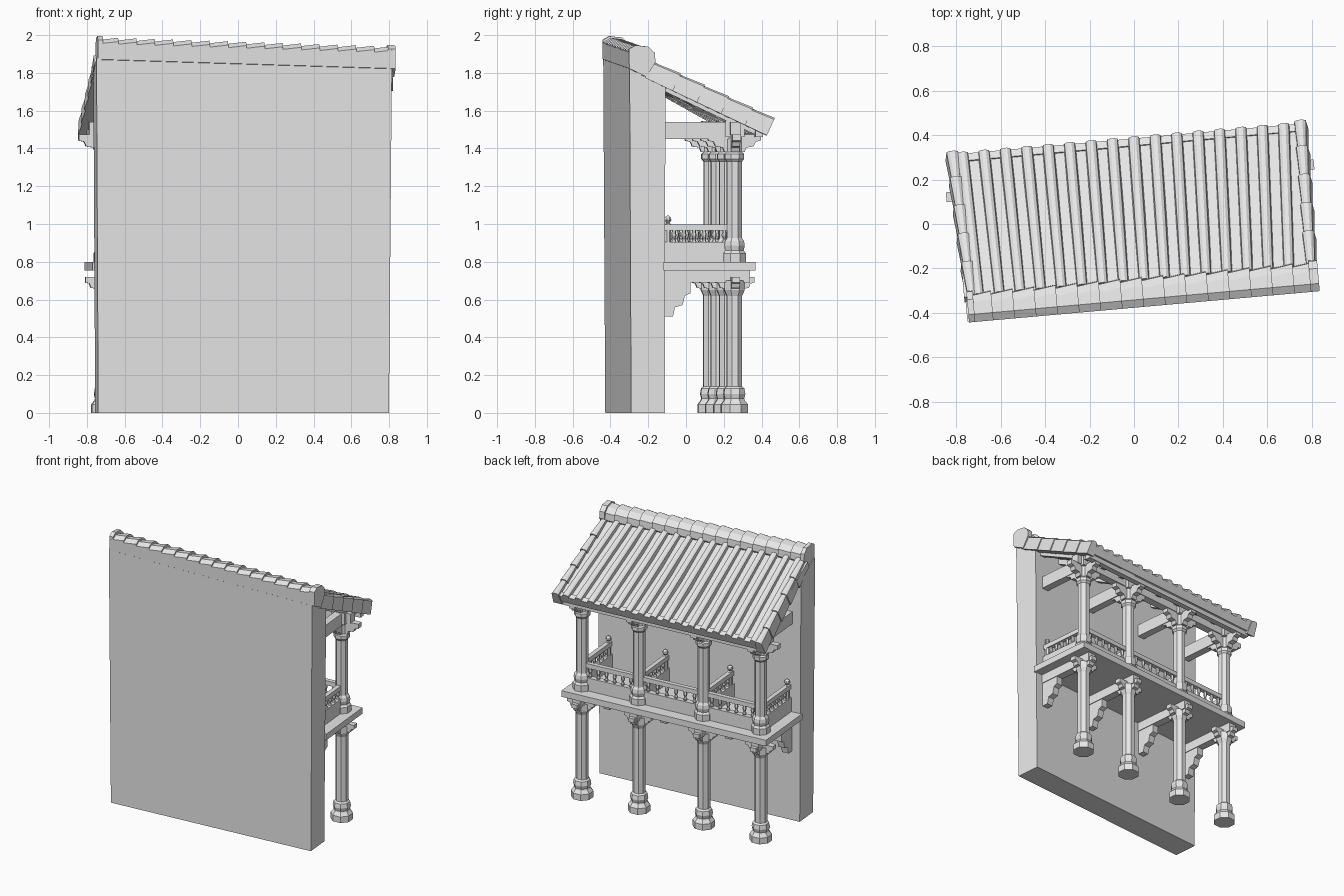
import bpy, bmesh
from math import sin, cos, pi, radians
from mathutils import Matrix, Vector

cube = bpy.data.objects.get("Cube")
if cube:
    bpy.data.objects.remove(cube, do_unlink=True)

grey = bpy.data.materials.new("plain_grey")
grey.use_nodes = True
grey.diffuse_color = (0.8, 0.8, 0.8, 1)
grey.node_tree.nodes["Principled BSDF"].inputs["Base Color"].default_value = (0.8, 0.8, 0.8, 1)

TURN = Matrix.Rotation(radians(5.1), 4, 'Z')   # whole building is slightly turned


def build(name, lofts):
    """One object from several lofts; each loft is a list of equal rings, capped."""
    bm = bmesh.new()
    for rings in lofts:
        vs = [[bm.verts.new(TURN @ Vector(p)) for p in ring] for ring in rings]
        n = len(vs[0])
        for a, b in zip(vs, vs[1:]):
            for i in range(n):
                j = (i + 1) % n
                bm.faces.new((a[i], a[j], b[j], b[i]))
        bm.faces.new(vs[0][::-1])
        bm.faces.new(vs[-1])
    bmesh.ops.recalc_face_normals(bm, faces=bm.faces)
    me = bpy.data.meshes.new(name)
    bm.to_mesh(me)
    bm.free()
    me.materials.append(grey)
    ob = bpy.data.objects.new(name, me)
    bpy.context.collection.objects.link(ob)
    return ob


def box(x0, x1, y0, y1, z0, z1):
    return [[(x0, y0, z), (x1, y0, z), (x1, y1, z), (x0, y1, z)] for z in (z0, z1)]


def lathe(x, y, profile, sides=8):
    angles = [2 * pi * (i + 0.5) / sides for i in range(sides)]
    return [[(x + r * cos(a), y + r * sin(a), z) for a in angles] for r, z in profile]


STEPS = [(0, 0), (1, 0), (1, -.35), (.8, -.42), (.72, -.68), (.45, -.74), (.38, -1), (0, -1)]


def bracket(x, y, z, dx, dy, length, height, half=0.022):
    """Stepped bracket reaching out along (dx, dy)."""
    return [[(x + dx * r * length - dy * w, y + dy * r * length + dx * w, z + h * height)
             for r, h in STEPS] for w in (-half, half)]


POSTS = (-0.69, -0.25, 0.25, 0.69)
POST_Y = 0.195
WALL_Y = -0.18

# Wall, a little wider at its top
wall_base = [(-.775, -.36, 0), (.77, -.36, 0), (.77, WALL_Y, 0), (-.775, WALL_Y, 0)]
wall_top = [(-.785, -.37, 1.88), (.785, -.37, 1.845), (.785, WALL_Y, 1.78), (-.785, WALL_Y, 1.81)]
build("wall", [[wall_base, wall_top]])

# Balcony floor and its cross beams
build("balcony_floor", [box(-.79, .79, WALL_Y - .01, .30, .755, .80)])
build("floor_beams", [box(x - .03, x + .03, WALL_Y - .01, .275, .69, .757) for x in POSTS])

# Posts with bell bases and flared capitals
lower = [(.076, 0), (.076, .045), (.06, .065), (.055, .075), (.062, .10), (.056, .13),
         (.044, .14), (.044, .62), (.058, .65), (.058, .70)]
upper = [(.064, .80), (.064, .845), (.052, .86), (.058, .885), (.054, .91), (.043, .925),
         (.043, 1.33), (.055, 1.345), (.055, 1.37), (.045, 1.38), (.045, 1.54)]
for name, profile in (("lower_posts", lower), ("upper_posts", upper)):
    build(name, [lathe(x, POST_Y, profile) for x in POSTS])

# Brackets around the post heads and corbels on the wall
WAYS = ((1, 0), (-1, 0), (0, 1), (0, -1))
build("lower_post_brackets", [bracket(x, POST_Y, .72, dx, dy, .105, .085)
                              for x in POSTS for dx, dy in WAYS])
build("upper_post_brackets", [bracket(x, POST_Y, 1.475, dx, dy, .14, .095)
                              for x in POSTS for dx, dy in WAYS])
build("wall_corbels", [bracket(x, WALL_Y - .01, .70, 0, 1, .15, .19, .025) for x in POSTS])
build("post_head_blocks", [box(x - .05, x + .05, POST_Y - .05, POST_Y + .05, 1.46, 1.545)
                           for x in POSTS])

# Roof beams
build("upper_cross_beams", [box(x - .028, x + .028, WALL_Y - .01, POST_Y, 1.45, 1.54)
                            for x in POSTS])
build("eave_beam", [box(-.775, .775, POST_Y - .028, POST_Y + .028, 1.47, 1.54)])
build("eave_purlin", [box(-.775, .775, .30, .34, 1.46, 1.51)])

# Balustrades: solid panel, turned balusters, hand rail
panels, rails, balusters = [], [], []
SPINDLE = [(.008, .89), (.014, .905), (.007, .92), (.014, .94), (.009, .97)]
for x0, x1 in zip(POSTS, POSTS[1:]):
    panels.append(box(x0, x1, POST_Y - .02, POST_Y + .02, .80, .895))
    rails.append(box(x0, x1, POST_Y - .016, POST_Y + .016, .965, .998))
    for i in range(1, 7):
        balusters.append(lathe(x0 + (x1 - x0) * i / 7, POST_Y, SPINDLE, 6))
for x in POSTS:
    panels.append(box(x - .02, x + .02, WALL_Y - .01, POST_Y, .80, .905))
    rails.append(box(x - .016, x + .016, WALL_Y - .01, POST_Y, .965, .998))
    for i in range(1, 7):
        balusters.append(lathe(x, WALL_Y + (POST_Y - WALL_Y) * i / 7, SPINDLE, 6))
build("balcony_panels", panels)
build("hand_rails", rails)
build("balusters", balusters)
FINIAL = [(.017, .90), (.017, 1.0), (.009, 1.005), (.02, 1.02), (.016, 1.035), (.004, 1.045)]
build("newel_posts", [lathe(x, WALL_Y + .022, FINIAL) for x in POSTS])


# Roof surface: t runs from the ridge (0) to the eave (1)
def roof(x, t, lift=0.0):
    ridge_z = 1.865 - .035 * x
    return (x, -.26 + .64 * t + .42 * lift, ridge_z + (1.535 - ridge_z) * t + .9 * lift)


def slab(x0, x1, t0, t1, low, high):
    return [[roof(x0, t, low), roof(x1, t, low), roof(x1, t, high), roof(x0, t, high)]
            for t in (t0, t1)]


build("roof_slab", [slab(-.79, .79, 0, .985, -.055, 0)])
build("rafters", [slab(x - .018, x + .018, .12, .93, -.09, -.05)
                  for x in [-.72 + .18 * i for i in range(9)]])


def cover(x0, t0, x1, t1, r0, r1, deep=0.0):
    """Half-round tile running down the slope."""
    return [[roof(x + r * c, t, h * r if h > 0 else -deep)
             for c, h in ((-1, 0), (-.75, .7), (-.3, 1), (.3, 1), (.75, .7), (1, 0))]
            for x, t, r in ((x0, t0, r0), (x1, t1, r1))]


# Long cover tiles, fanning out slightly towards the eave
tiles = []
COUNT = 16
for i in range(COUNT):
    f = i / (COUNT - 1)
    tiles.append(cover(-.724 + 1.40 * f, 0, -.74 + 1.45 * f, 1, .027, .030, .02))
build("cover_tiles", tiles)
build("eave_tile_lip", [slab(-.79, .79, .95, 1.0, -.05, .008)])

# Overlapping verge tiles on both gable edges
verge = []
for top, low in ((-.755, -.785), (.775, .785)):
    for i in range(5):
        a, b = i / 5, min((i + 1.15) / 5, 1.01)
        verge.append(cover(top + (low - top) * a, a, top + (low - top) * b, b, .024, .034, .07))
build("verge_tiles", verge)

# Ridge of stepped caps, falling gently to one side
RIDGE = [(-.373, -.115), (-.375, -.02), (-.34, 0), (-.28, -.008), (-.245, -.04),
         (-.242, -.09), (-.29, -.16)]


def ridge_ring(x, grow):
    top = 1.963 - .031 * x
    return [(x, y + grow * (1 if y > -.3 else 0), top + z + (grow if z > -.1 else 0))
            for y, z in RIDGE]


CAPS, X0, X1 = 16, -.765, .79
step = (X1 - X0) / CAPS
build("ridge_caps", [[ridge_ring(X0 + i * step, -.012),
                      ridge_ring(X0 + (i + 1) * step, .002)] for i in range(CAPS)])
build("ridge_ends", [[ridge_ring(a, .008), ridge_ring(b, .008)]
                     for a, b in ((-.778, -.75), (.765, .805))])
